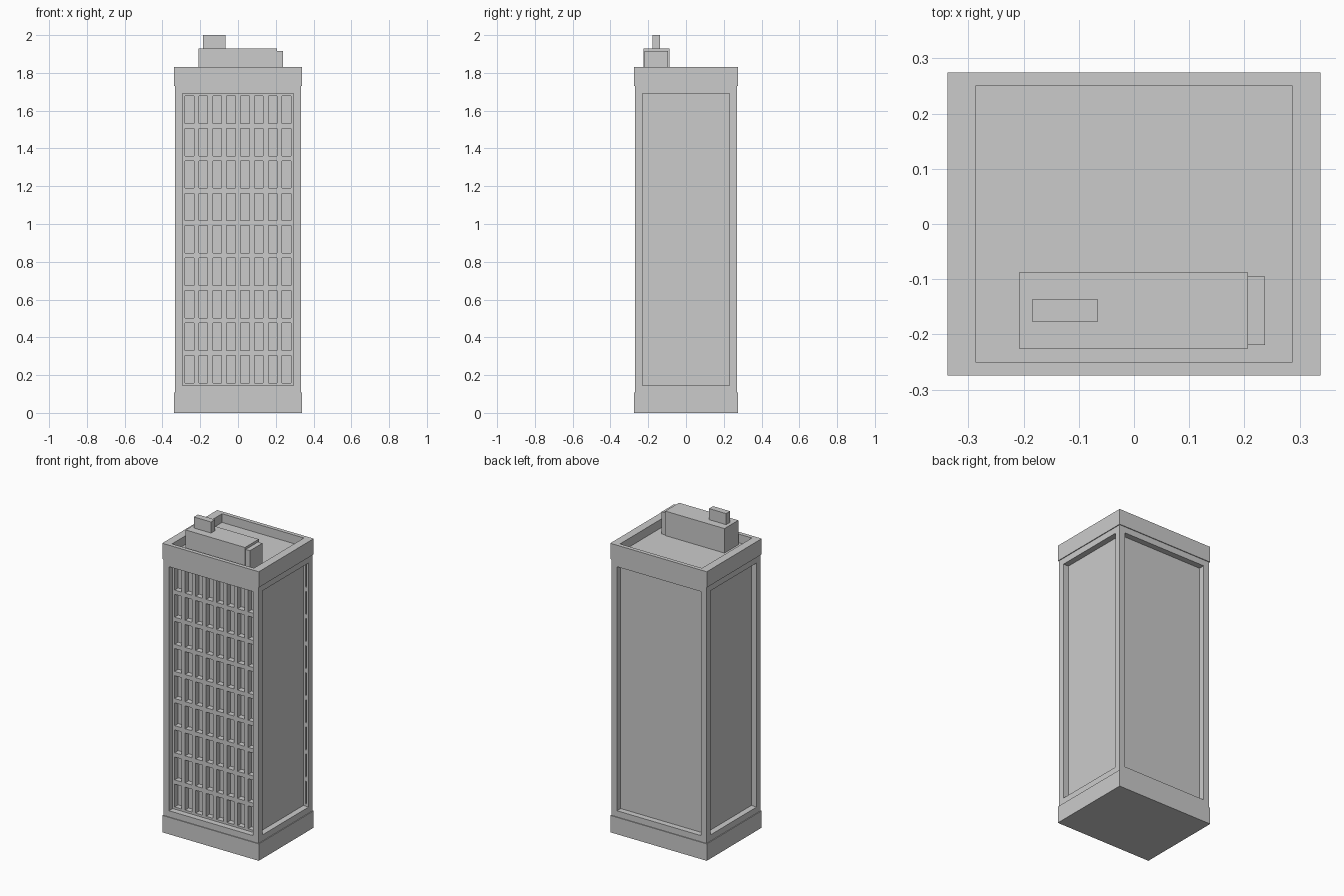
import bpy, bmesh
from mathutils import Vector, Matrix
from math import copysign

if "Cube" in bpy.data.objects:
    bpy.data.objects.remove(bpy.data.objects["Cube"])


def box(x0, x1, y0, y1, z0, z1):
    bm = bmesh.new()
    size = Matrix.Diagonal((x1 - x0, y1 - y0, z1 - z0, 1))
    mid = Matrix.Translation(((x0 + x1) / 2, (y0 + y1) / 2, (z0 + z1) / 2))
    bmesh.ops.create_cube(bm, size=1, matrix=mid @ size)
    bm.normal_update()
    return bm


def finish(name, bm):
    mesh = bpy.data.meshes.new(name)
    bm.to_mesh(mesh)
    bm.free()
    ob = bpy.data.objects.new(name, mesh)
    bpy.context.collection.objects.link(ob)
    return ob


def recess(bm, faces, border, depth):
    # Flat border first, then a straight-walled pocket
    bmesh.ops.inset_individual(bm, faces=faces, thickness=border, use_even_offset=True)
    bm.normal_update()
    bmesh.ops.inset_individual(bm, faces=faces, thickness=0, depth=-depth)
    bm.normal_update()


HX, HY, ROOF = 0.338, 0.275, 1.775

# Plinth
finish("plinth", box(-HX, HX, -HY, HY, 0, 0.107))

# Tower shaft with a recessed panel on each side
bm = box(-0.333, 0.333, -0.27, 0.27, 0.107, 1.73)
recess(bm, [f for f in bm.faces if abs(f.normal.z) < 0.5], 0.039, 0.037)

# Window grid, 8 columns by 9 rows, in the front panel
def front_panel():
    return [f for f in bm.faces
            if f.normal.y < -0.9 and f.calc_center_median().y > -0.25]

panel = front_panel()[0]
xs = [v.co.x for v in panel.verts]
zs = [v.co.z for v in panel.verts]
cuts = [(Vector((min(xs) + (max(xs) - min(xs)) * i / 8, 0, 0)), (1, 0, 0)) for i in range(1, 8)]
cuts += [(Vector((0, 0, min(zs) + (max(zs) - min(zs)) * i / 9)), (0, 0, 1)) for i in range(1, 9)]
for co, no in cuts:
    faces = front_panel()
    geom = set(faces)
    for f in faces:
        geom.update(f.edges)
        geom.update(f.verts)
    bmesh.ops.bisect_plane(bm, geom=list(geom), plane_co=co, plane_no=no, dist=1e-5)
    bm.normal_update()
recess(bm, front_panel(), 0.0135, 0.035)
finish("tower_shaft", bm)

# Crown with parapet around the sunken roof
bm = box(-HX, HX, -HY, HY, 1.73, 1.83)
top = [f for f in bm.faces if f.normal.z > 0.5]
recess(bm, top, 0.02, 1.83 - ROOF)
for v in bm.verts:
    if abs(v.co.x) < HX - 0.01:
        v.co.x = copysign(0.287, v.co.x)
        v.co.y = copysign(0.25, v.co.y)
finish("crown_parapet", bm)

# Rooftop plant rooms
finish("plant_room", box(-0.208, 0.207, -0.226, -0.088, ROOF, 1.93))
finish("plant_room_annex", box(0.207, 0.237, -0.219, -0.095, ROOF, 1.915))
finish("roof_vent", box(-0.185, -0.065, -0.177, -0.137, 1.93, 2.0))
